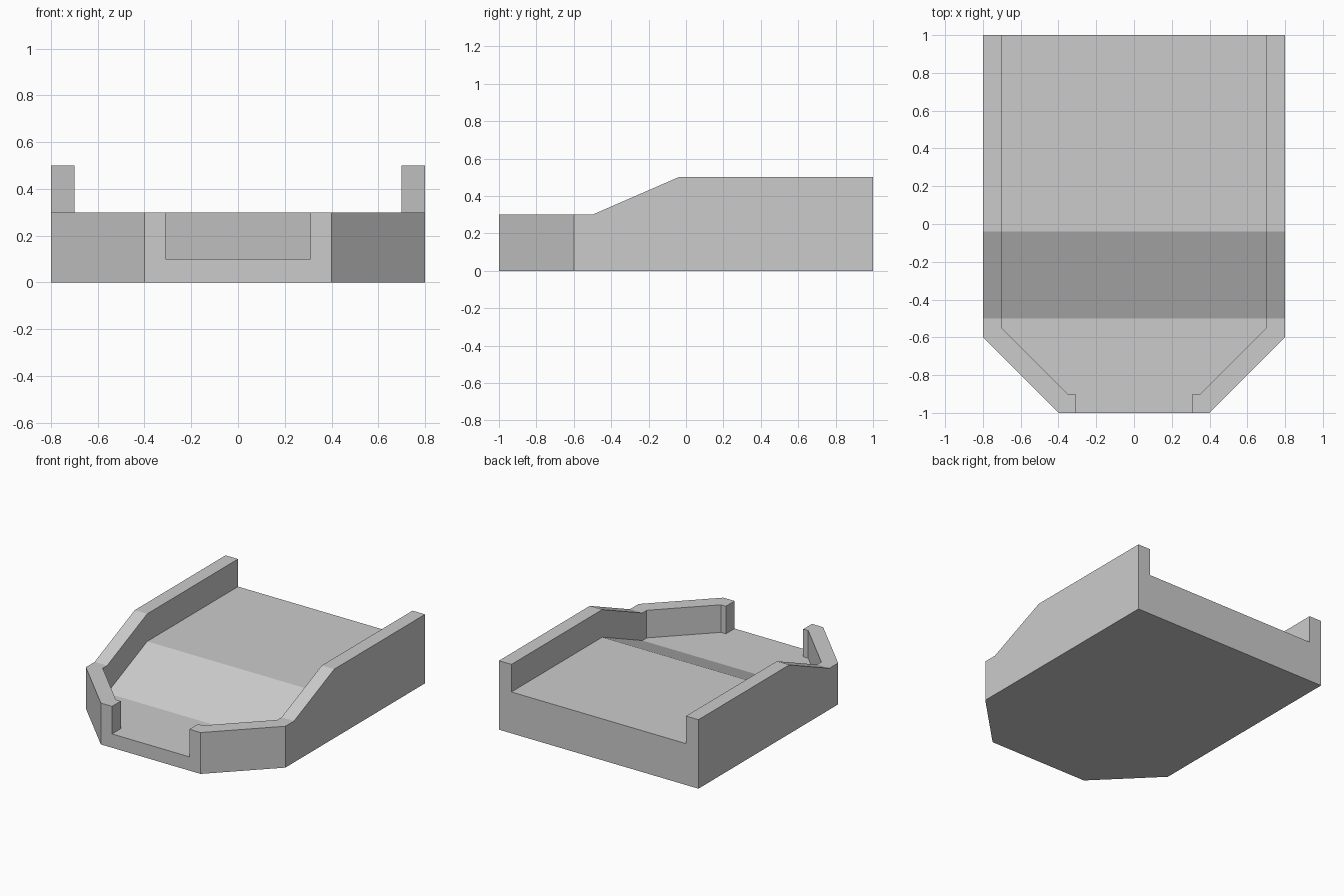
import bpy
import bmesh

cube = bpy.data.objects.get("Cube")
if cube:
    bpy.data.objects.remove(cube, do_unlink=True)

FLOOR_LOW, FLOOR_HIGH = 0.1, 0.3
RAMP_START, RAMP_END = -0.5, -0.04
WALL_HEIGHT = 0.2


def floor_height(y):
    t = (y - RAMP_START) / (RAMP_END - RAMP_START)
    return FLOOR_LOW + (FLOOR_HIGH - FLOOR_LOW) * min(max(t, 0), 1)


# Plan outlines of one wall, from back to front
inner = [(0.7, 1), (0.7, -0.55), (0.35, -0.9), (0.31, -0.9), (0.31, -1)]
outer = [(0.8, 1), (0.8, -0.6), (0.4, -1)]

bm = bmesh.new()


def plan_verts(points, side):
    return [bm.verts.new((side * x, y, 0)) for x, y in points]


# Flat plan: two walls sharing their inner edges with the floor
inner_left, inner_right = plan_verts(inner, 1), plan_verts(inner, -1)
bm.faces.new(inner_left + inner_right[::-1])
wall_tag = bm.faces.layers.int.new("wall")
for side, edge in ((1, inner_left), (-1, inner_right)):
    wall = bm.faces.new(edge + plan_verts(outer, side)[::-1])
    wall[wall_tag] = 1
bmesh.ops.recalc_face_normals(bm, faces=bm.faces)

# Cut the plan where the ramp begins and ends
for y in (RAMP_START, RAMP_END):
    bmesh.ops.bisect_plane(bm, geom=bm.verts[:] + bm.edges[:] + bm.faces[:],
                           plane_co=(0, y, 0), plane_no=(0, 1, 0))


def extrude(faces, keep):
    result = bmesh.ops.extrude_face_region(bm, geom=faces, use_keep_orig=keep)
    verts = [g for g in result["geom"] if isinstance(g, bmesh.types.BMVert)]
    tops = [g for g in result["geom"] if isinstance(g, bmesh.types.BMFace)]
    return verts, tops


# Solid base with the ramped floor on top
verts, tops = extrude(bm.faces[:], True)
for v in verts:
    v.co.z = floor_height(v.co.y)

# Side walls follow the floor
verts, _ = extrude([f for f in tops if f[wall_tag]], False)
for v in verts:
    v.co.z += WALL_HEIGHT

bmesh.ops.dissolve_limit(bm, angle_limit=0.01, verts=bm.verts[:], edges=bm.edges[:])
bmesh.ops.recalc_face_normals(bm, faces=bm.faces[:])
bm.faces.layers.int.remove(bm.faces.layers.int["wall"])

mesh = bpy.data.meshes.new("walled_ramp")
bm.to_mesh(mesh)
bm.free()

# Plain grey finish
grey = bpy.data.materials.new("light_grey")
grey.use_nodes = True
colour = (0.6, 0.6, 0.6, 1)
grey.diffuse_color = colour
grey.node_tree.nodes["Principled BSDF"].inputs["Base Color"].default_value = colour
mesh.materials.append(grey)

ramp = bpy.data.objects.new("walled_ramp", mesh)
bpy.context.collection.objects.link(ramp)
